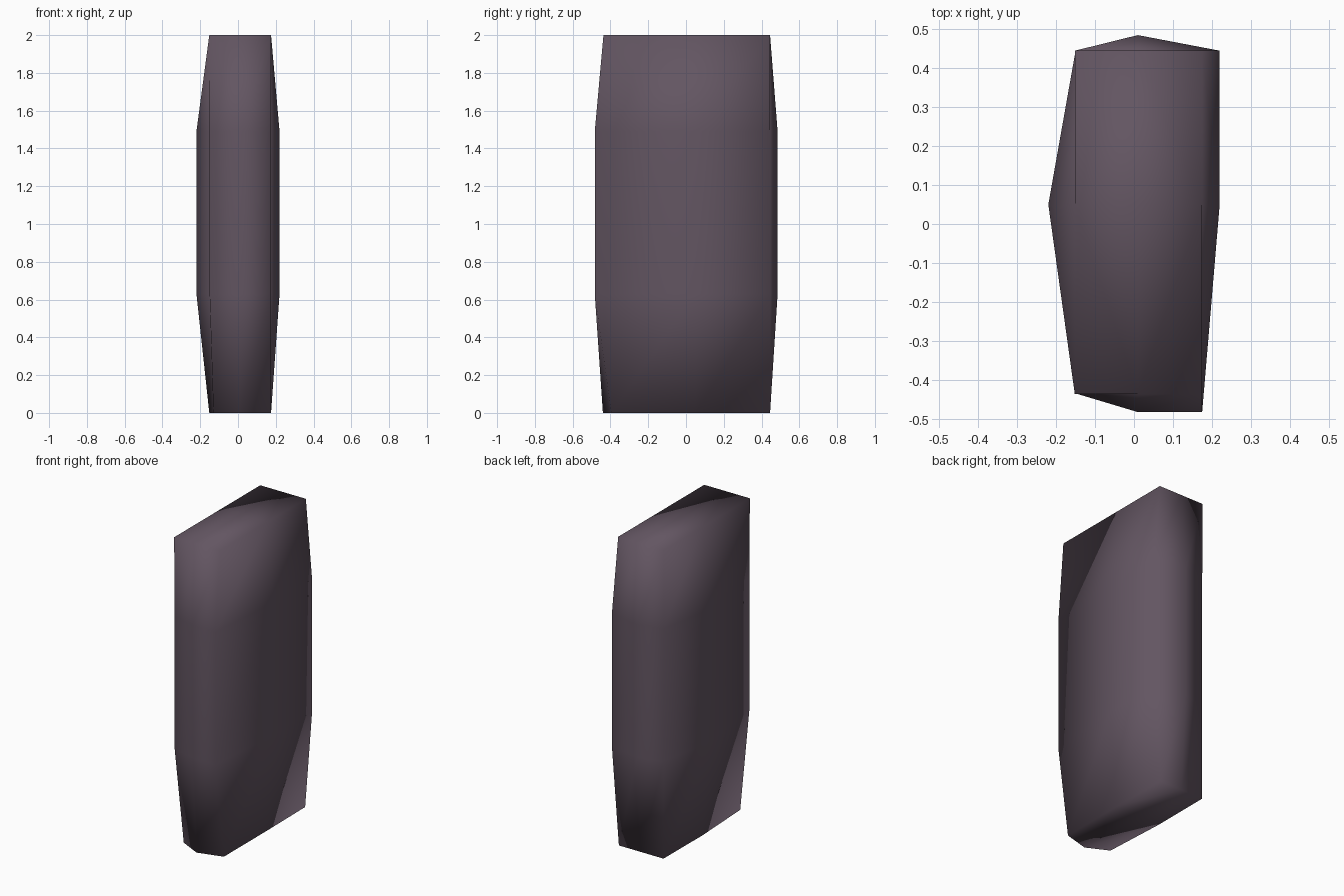
import bpy
import bmesh

if "Cube" in bpy.data.objects:
    bpy.data.objects.remove(bpy.data.objects["Cube"], do_unlink=True)

# Outlines run counter-clockwise: corner, edge middle, corner, ...
BASE = [(-.13, -.37), (.01, -.44), (.175, -.395), (.175, .05),
        (.17, .445), (.01, .445), (-.15, .445), (-.152, .05)]
BELLY = [(-.15, -.435), (.01, -.483), (.175, -.483), (.22, .05),
         (.22, .445), (.01, .485), (-.15, .445), (-.22, .05)]
CROWN = [(-.152, -.437), (.01, -.437), (.175, -.437), (.175, .05),
         (.175, .445), (.01, .445), (-.152, .445), (-.152, .05)]
LEVELS = [(0, BASE), (.63, BELLY), (1.49, BELLY), (2, CROWN)]


def add_cap(bm, ring, z):
    """Close a ring with four quads around a middle point."""
    middle = bm.verts.new((.01, .05, z))
    for i in range(0, 8, 2):
        bm.faces.new((ring[i - 1], ring[i], ring[i + 1], middle))


# Stone slab: stacked outlines joined by quads
bm = bmesh.new()
rings = [[bm.verts.new((x, y, z)) for x, y in outline] for z, outline in LEVELS]
for low, high in zip(rings, rings[1:]):
    for i in range(8):
        j = (i + 1) % 8
        bm.faces.new((low[i], low[j], high[j], high[i]))
add_cap(bm, rings[0], 0)
add_cap(bm, rings[-1], 2)
bmesh.ops.recalc_face_normals(bm, faces=bm.faces)
for face in bm.faces:
    face.smooth = True

mesh = bpy.data.meshes.new("stone_slab")
bm.to_mesh(mesh)
bm.free()
slab = bpy.data.objects.new("stone_slab", mesh)
bpy.context.collection.objects.link(slab)

# Muted purple grey stone
stone = bpy.data.materials.new("purple_grey_stone")
stone.use_nodes = True
colour = (.125, .092, .122, 1)
stone.diffuse_color = colour
shader = stone.node_tree.nodes["Principled BSDF"]
shader.inputs["Base Color"].default_value = colour
shader.inputs["Roughness"].default_value = .9
mesh.materials.append(stone)
